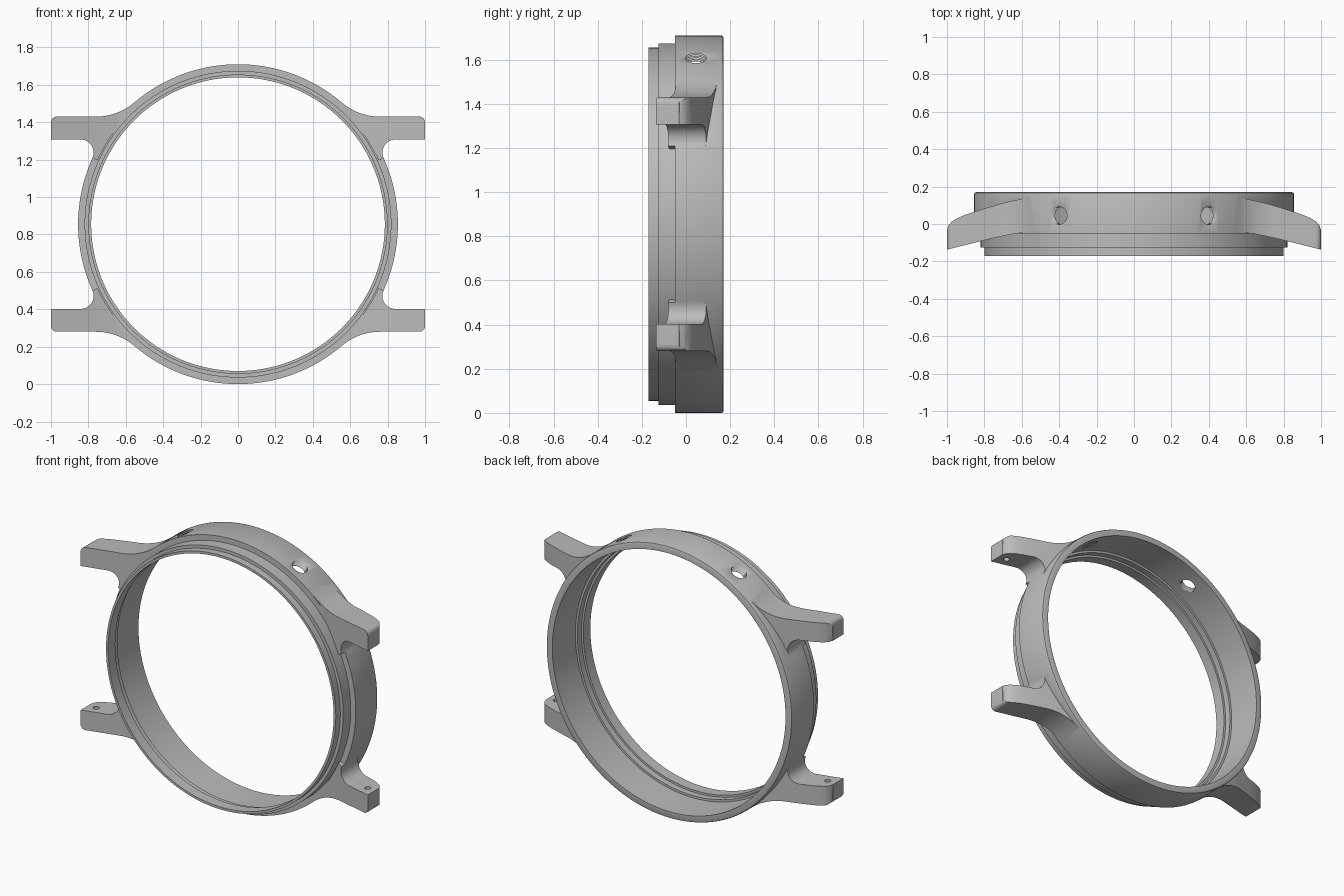
import bpy, bmesh
from math import sin, cos, pi, radians, sqrt
from mathutils import Matrix, Vector

cube = bpy.data.objects.get("Cube")
if cube:
    bpy.data.objects.remove(cube, do_unlink=True)

R = 0.855            # outer radius, also the height of the centre
SEGMENTS = 160

steel = bpy.data.materials.new("brushed_grey")
steel.use_nodes = True
grey = (0.5, 0.5, 0.5, 1)
steel.diffuse_color = grey
steel.node_tree.nodes["Principled BSDF"].inputs["Base Color"].default_value = grey


def finish(bm, name):
    bmesh.ops.recalc_face_normals(bm, faces=bm.faces)
    mesh = bpy.data.meshes.new(name)
    bm.to_mesh(mesh)
    bm.free()
    mesh.materials.append(steel)
    obj = bpy.data.objects.new(name, mesh)
    bpy.context.collection.objects.link(obj)
    return obj


def lathe(name, profile, segments, matrix=Matrix()):
    """Closed (radius, height) profile turned around the local z axis."""
    bm = bmesh.new()
    loops = []
    for i in range(segments):
        a = 2 * pi * i / segments
        loops.append([bm.verts.new(matrix @ Vector((r * cos(a), r * sin(a), h)))
                      for r, h in profile])
    n = len(profile)
    for i in range(segments):
        p, q = loops[i], loops[(i + 1) % segments]
        for j in range(n):
            k = (j + 1) % n
            bm.faces.new((p[j], q[j], q[k], p[k]))
    bmesh.ops.remove_doubles(bm, verts=bm.verts, dist=1e-5)
    bmesh.ops.dissolve_degenerate(bm, edges=bm.edges, dist=1e-5)
    return finish(bm, name)


def prism(name, points, depth):
    bm = bmesh.new()
    face = bm.faces.new([bm.verts.new(p) for p in points])
    new = bmesh.ops.extrude_face_region(bm, geom=[face])["geom"]
    bmesh.ops.translate(bm, vec=depth,
                        verts=[v for v in new if isinstance(v, bmesh.types.BMVert)])
    return finish(bm, name)


def apply(obj, kind, **settings):
    mod = obj.modifiers.new(kind, kind)
    for key, value in settings.items():
        setattr(mod, key, value)
    bpy.context.view_layer.objects.active = obj
    bpy.ops.object.modifier_apply(modifier=mod.name)


def combine(obj, other, operation):
    apply(obj, "BOOLEAN", operation=operation, object=other, solver="EXACT")
    bpy.data.objects.remove(other, do_unlink=True)


def arc(cx, cy, r, start, end, steps=12):
    return [(cx + r * cos(start + (end - start) * i / steps),
             cy + r * sin(start + (end - start) * i / steps)) for i in range(steps + 1)]


# Stepped ring, turned around the front-to-back axis
ring_profile = [(0.785, -0.17), (0.80, -0.17), (0.80, -0.125), (0.82, -0.125),
                (0.82, -0.05), (R, -0.05), (R, 0.16), (R - 0.003, 0.167),
                (R - 0.01, 0.17), (0.812, 0.17), (0.812, -0.06),
                (0.798, -0.06), (0.798, -0.10), (0.785, -0.10)]
case = lathe("watch_case", ring_profile, SEGMENTS, Matrix.Rotation(-pi / 2, 4, "X"))

# Lug outline seen from the front, with fillets tangent to the ring
top, low, tip, corner = 0.575, 0.453, 1.0, 0.03
big, small = 0.32, 0.07
big_x = sqrt((R + big) ** 2 - (top + big) ** 2)
small_x = sqrt((R + small) ** 2 - (low - small) ** 2)
big_end = Vector((big_x, top + big)).angle_signed(Vector((1, 0)))
small_end = Vector((small_x, low - small)).angle_signed(Vector((1, 0)))
outline = arc(big_x, top + big, big, pi + big_end, 1.5 * pi)
outline += arc(tip - corner, top - corner, corner, pi / 2, 0, 6)
outline += [(tip, low)]
outline += arc(small_x, low - small, small, pi / 2, pi + small_end)
outline += arc(0, 0, 0.825, small_end, big_end)
lug = prism("lug", [(x, -0.3, z) for x, z in outline], (0, 0.6, 0))

# Lug outline seen from above, drooping towards the front
side = [(0.4, -0.042), (0.55, -0.043), (0.64, -0.052), (0.76, -0.077), (0.88, -0.107),
        (1.02, -0.142), (1.02, -0.05), (0.998, -0.03), (0.992, -0.008), (0.975, 0.012),
        (0.945, 0.031), (0.9, 0.05), (0.8, 0.083), (0.7, 0.112), (0.6, 0.135), (0.4, 0.16)]
combine(lug, prism("lug_side", [(x, y, 0.2) for x, y in side], (0, 0, 0.8)), "INTERSECT")

# Blind pin hole in the inner face of the lug
pin = lathe("pin_hole", [(0, 0.4), (0.018, 0.4), (0.018, 0.52), (0, 0.52)], 24,
            Matrix.Translation((0.945, -0.06, 0)))
combine(lug, pin, "DIFFERENCE")

# Four lugs by mirroring
apply(lug, "MIRROR", use_axis=(True, False, True), use_mirror_merge=False)
combine(case, lug, "UNION")

# Two threaded radial holes through the upper wall
thread = [(0, 0.74), (0.047, 0.74)]
for i in range(6):
    thread += [(0.047, 0.812 + i * 0.008), (0.055, 0.816 + i * 0.008)]
thread += [(0.055, 0.92), (0, 0.92)]
for sign in (-1, 1):
    place = Matrix.Translation((0, 0.045, 0)) @ Matrix.Rotation(sign * radians(28), 4, "Y")
    combine(case, lathe("threaded_hole", thread, 32, place), "DIFFERENCE")

# Stand the case on the ground and smooth its curved faces
case.data.transform(Matrix.Translation((0, 0, R)))
bpy.ops.object.select_all(action="DESELECT")
case.select_set(True)
bpy.context.view_layer.objects.active = case
bpy.ops.object.shade_smooth_by_angle(angle=radians(30))
